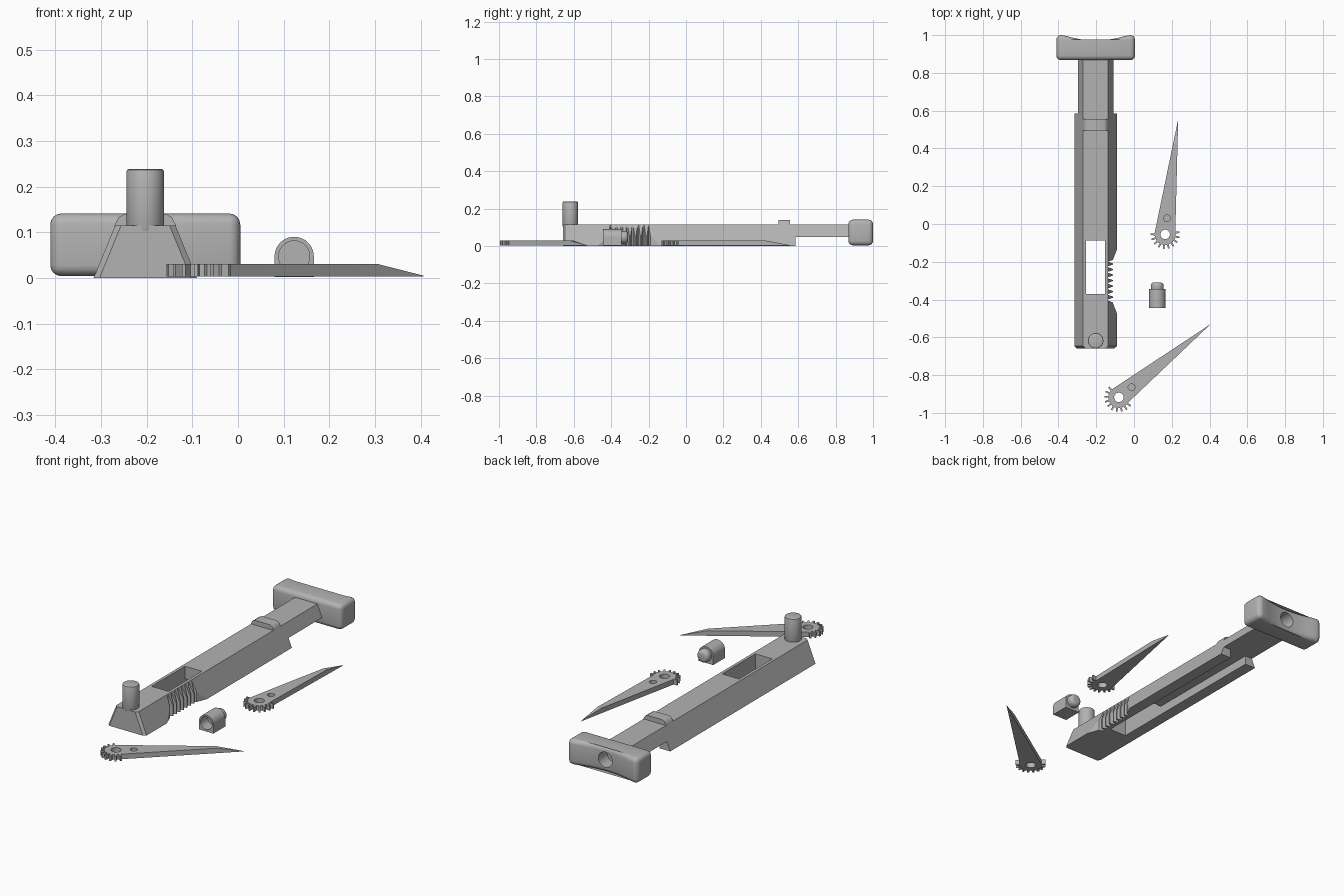
import bpy, bmesh, math
from mathutils import Matrix, Vector

if "Cube" in bpy.data.objects:
    bpy.data.objects.remove(bpy.data.objects["Cube"])

grey = bpy.data.materials.new("light grey plastic")
grey.diffuse_color = (0.45, 0.45, 0.45, 1)
grey.use_nodes = True
grey.node_tree.nodes["Principled BSDF"].inputs["Base Color"].default_value = grey.diffuse_color
CX = -0.203  # centre line of the slide bar


def prism(name, pts, axis, lo, hi):
    """Extrude a 2D outline along an axis: x -> (y, z), y -> (x, z), z -> (x, y)."""
    put = {"x": lambda a, b, t: (t, a, b), "y": lambda a, b, t: (a, t, b),
           "z": lambda a, b, t: (a, b, t)}[axis]
    bm = bmesh.new()
    face = bm.faces.new([bm.verts.new(put(a, b, lo)) for a, b in pts])
    ext = bmesh.ops.extrude_face_region(bm, geom=[face])["geom"]
    shift = Vector(put(0, 0, hi - lo))
    bmesh.ops.translate(bm, vec=shift, verts=[v for v in ext if isinstance(v, bmesh.types.BMVert)])
    bmesh.ops.recalc_face_normals(bm, faces=bm.faces)
    me = bpy.data.meshes.new(name)
    bm.to_mesh(me)
    bm.free()
    ob = bpy.data.objects.new(name, me)
    bpy.context.collection.objects.link(ob)
    me.materials.append(grey)
    return ob


def rect(a0, a1, b0, b1):
    return [(a0, b0), (a1, b0), (a1, b1), (a0, b1)]


def circle(a, b, r, n=40):
    return [(a + r * math.cos(i * math.tau / n), b + r * math.sin(i * math.tau / n)) for i in range(n)]


def apply(ob, mod):
    bpy.context.view_layer.objects.active = ob
    bpy.ops.object.modifier_apply(modifier=mod.name)


def cut(ob, *cutters):
    for c in cutters:
        m = ob.modifiers.new("cut", "BOOLEAN")
        m.operation, m.solver, m.object = "DIFFERENCE", "EXACT", c
        apply(ob, m)
        bpy.data.objects.remove(c)


def bevel(ob, width, seg, angle=40):
    m = ob.modifiers.new("bevel", "BEVEL")
    m.width, m.segments, m.limit_method = width, seg, "ANGLE"
    m.angle_limit = math.radians(angle)
    apply(ob, m)


def smooth(ob):
    bpy.ops.object.select_all(action="DESELECT")
    ob.select_set(True)
    bpy.context.view_layer.objects.active = ob
    bpy.ops.object.shade_smooth_by_angle(angle=math.radians(35))


# Slide bar: trapezoid section with lightly chamfered front edges
section = [(CX - 0.113, 0), (CX + 0.113, 0), (CX + 0.066, 0.115), (CX - 0.066, 0.115)]
bar = prism("slide_bar", section, "y", -0.658, 0.88)
bar.data.update()
bevel_edges = bmesh.new()
bevel_edges.from_mesh(bar.data)
front = [e for e in bevel_edges.edges
         if all(v.co.y < -0.6 for v in e.verts) and abs(e.verts[0].co.z - e.verts[1].co.z) > 0.1]
bmesh.ops.bevel(bevel_edges, geom=front, offset=0.012, segments=1, affect="EDGES")
bevel_edges.to_mesh(bar.data)
bevel_edges.free()

# Rack: notch with vertical teeth on the right flank
N, Y0, Y1 = 7, -0.405, -0.2
pitch = (Y1 - Y0) / N
rack = [(0.0, -0.49), (CX + 0.119, -0.49), (CX + 0.09, -0.415)]
for i in range(N):
    y = Y0 + i * pitch
    rack += [(CX + 0.066, y), (CX + 0.066, y + 0.2 * pitch),
             (CX + 0.091, y + 0.5 * pitch), (CX + 0.091, y + 0.7 * pitch)]
rack += [(CX + 0.066, Y1), (CX + 0.091, Y1 + 0.01), (CX + 0.119, -0.12), (0.0, -0.12)]
cut(bar,
    prism("rear_relief", rect(-0.5, 0.1, -0.1, 0.048), "y", 0.585, 1.0),
    prism("under_channel", rect(CX - 0.05, CX + 0.05, -0.1, 0.048), "y", -0.37, 0.7),
    prism("window", rect(CX - 0.05, CX + 0.05, -0.37, -0.088), "z", -0.1, 0.3),
    prism("rack_cut", rack, "z", -0.1, 0.3))

# Stop tab across the top of the bar
tab = prism("stop_tab", [(CX - 0.07, 0.1), (CX + 0.07, 0.1), (CX + 0.066, 0.118), (CX + 0.058, 0.133),
                         (CX + 0.045, 0.14), (CX - 0.045, 0.14), (CX - 0.058, 0.133),
                         (CX - 0.066, 0.118)], "y", 0.495, 0.555)
smooth(tab)

# Upright post at the front end
post = prism("post", circle(CX, -0.618, 0.041), "z", 0.1, 0.238)
bevel(post, 0.005, 2)
smooth(post)

# Handle: rounded block, concave at the back, with a blind hole
arc = []
for i in range(17):
    x = 0.208 - 0.416 * i / 16
    arc.append((CX + x, 1.0 - 0.028 * max(0, 1 - (x / 0.17) ** 2)))
handle = prism("handle", [(CX - 0.208, 0.868), (CX + 0.208, 0.868)] + arc, "z", 0.004, 0.141)
bevel(handle, 0.026, 4)
cut(handle, prism("handle_hole", circle(CX, 0.073, 0.041), "y", 0.9, 1.1))
smooth(handle)


def pointer(name, hub, tip):
    """Tapered pointer with a gear sector around its hub."""
    d = Vector(tip) - Vector(hub)
    length = d.length
    pts = [(length, 0)]
    step = math.radians(21)
    for k in range(10):
        a = math.radians(86) + k * step
        for da, r in ((0, 0.056), (0.24, 0.056), (0.34, 0.077), (0.64, 0.077), (0.74, 0.056)):
            pts.append((r * math.cos(a + da * step), r * math.sin(a + da * step)))
    a = math.radians(-62)
    pts.append((0.058 * math.cos(a), 0.058 * math.sin(a)))
    ob = prism(name, pts, "z", 0.003, 0.03)
    slope = [(length - 0.135, 0.03), (length + 0.08, -0.01), (length + 0.08, 0.1), (length - 0.135, 0.1)]
    cut(ob, prism("hub_hole", circle(0, 0, 0.025), "z", -0.1, 0.1),
        prism("dimple", circle(0.086, 0, 0.018, 28), "z", 0.012, 0.1),
        prism("tip_slope", slope, "y", -0.2, 0.2))
    ob.data.transform(Matrix.Translation((hub[0], hub[1], 0)) @ Matrix.Rotation(math.atan2(d.y, d.x), 4, "Z"))
    smooth(ob)


pointer("upper_pointer", (0.165, -0.055), (0.234, 0.556))
pointer("lower_pointer", (-0.08, -0.918), (0.406, -0.53))

# Button: arched block with a round socket in front and a domed peg behind
KX, KZ, KR = 0.123, 0.047, 0.043
arch = [(KX + KR * math.cos(i * math.pi / 20), KZ + KR * math.sin(i * math.pi / 20)) for i in range(21)]
button = prism("button", arch + [(KX - KR, 0.002), (KX + KR, 0.002)], "y", -0.445, -0.345)
cut(button, prism("socket", circle(KX, KZ, 0.034), "y", -0.6, -0.385))
smooth(button)
peg = prism("button_peg", circle(KX, KZ, 0.034), "y", -0.36, -0.309)
bevel(peg, 0.018, 4)
smooth(peg)
